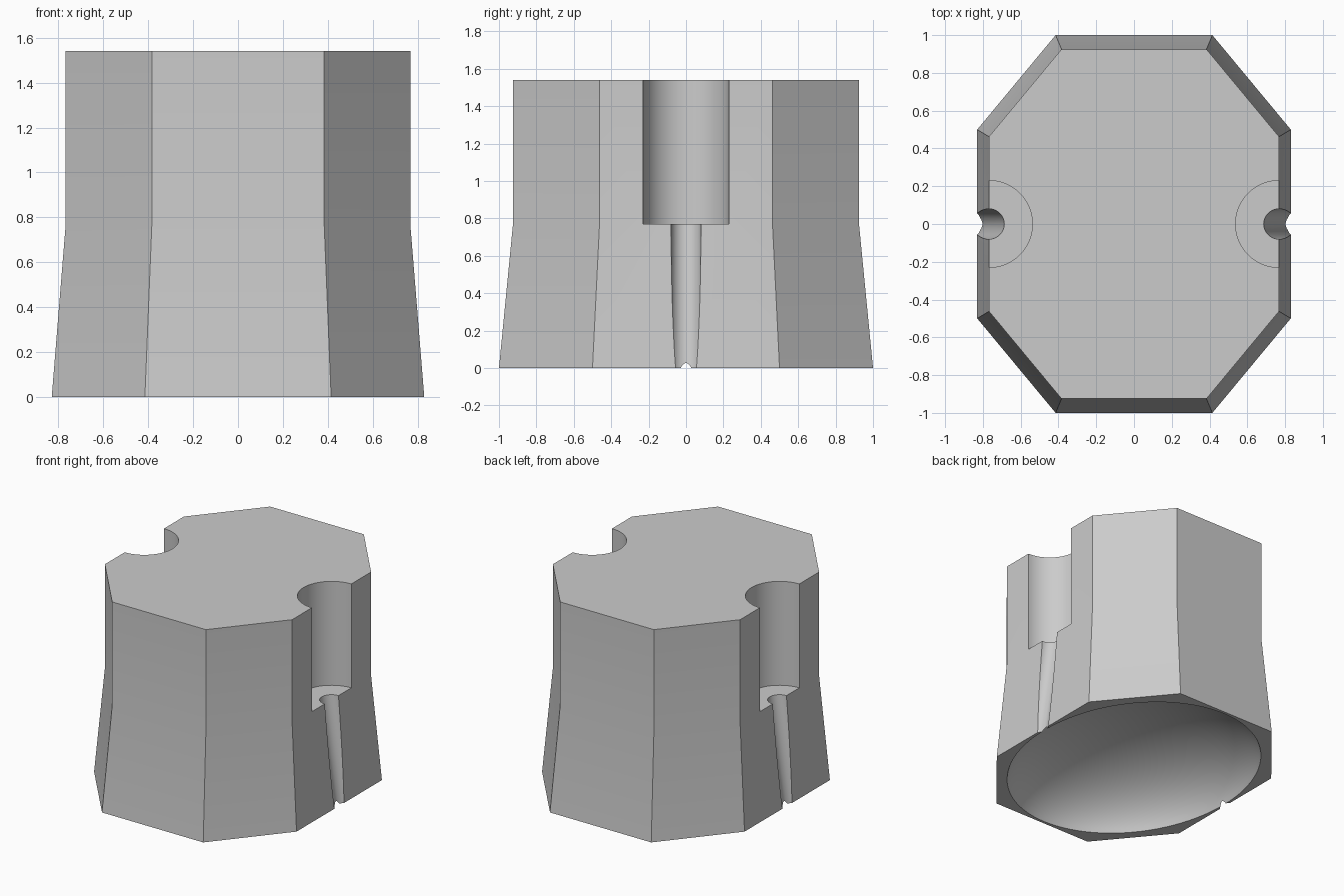
import bpy, bmesh, math
from mathutils import Matrix, Vector

cube = bpy.data.objects.get("Cube")
if cube:
    bpy.data.objects.remove(cube, do_unlink=True)

HEIGHT, MID = 1.54, 0.77
HALF_X, HALF_Y, TAPER = 0.83, 1.0, 0.925

grey = bpy.data.materials.new("plain_grey")
grey.use_nodes = True
colour = (0.6, 0.6, 0.6, 1)
grey.diffuse_color = colour
grey.node_tree.nodes["Principled BSDF"].inputs["Base Color"].default_value = colour


def add_object(name, bm):
    bmesh.ops.recalc_face_normals(bm, faces=bm.faces)
    mesh = bpy.data.meshes.new(name)
    bm.to_mesh(mesh)
    bm.free()
    mesh.materials.append(grey)
    obj = bpy.data.objects.new(name, mesh)
    bpy.context.collection.objects.link(obj)
    return obj


def rod(name, start, end, radius, sides=64):
    """Cylinder running between two points."""
    start, end = Vector(start), Vector(end)
    axis = end - start
    turn = Vector((0, 0, 1)).rotation_difference(axis).to_matrix().to_4x4()
    bm = bmesh.new()
    bmesh.ops.create_cone(bm, cap_ends=True, segments=sides, radius1=radius,
                          radius2=radius, depth=axis.length,
                          matrix=Matrix.Translation((start + end) / 2) @ turn)
    return add_object(name, bm)


# Body: eight-sided block, flared towards the base
outline = [(0.5, -1), (1, -0.5), (1, 0.5), (0.5, 1),
           (-0.5, 1), (-1, 0.5), (-1, -0.5), (-0.5, -1)]
bm = bmesh.new()
rings = [[bm.verts.new((x * HALF_X * s, y * HALF_Y * s, z)) for x, y in outline]
         for z, s in ((0, 1), (MID, TAPER), (HEIGHT, TAPER))]
for low, high in zip(rings, rings[1:]):
    for i in range(len(outline)):
        j = (i + 1) % len(outline)
        bm.faces.new((low[i], low[j], high[j], high[i]))
bm.faces.new(rings[0])
bm.faces.new(rings[-1])
body = add_object("body", bm)

# Side pockets and the slanted grooves below them
cutters = []
wall = HALF_X * TAPER
for side, label in ((1, "left"), (-1, "right")):
    cutters.append(rod(label + "_pocket", (side * wall, 0, MID),
                       (side * wall, 0, HEIGHT + 0.2), 0.23))
    slope = 0.12 / MID
    cutters.append(rod(label + "_groove", (side * (wall - 0.05 * slope), 0, MID + 0.05),
                       (side * (wall + slope * (MID + 0.2)), 0, -0.2), 0.08))

# Hollow underside: shallow oval dome
bm = bmesh.new()
bmesh.ops.create_uvsphere(bm, u_segments=96, v_segments=48, radius=1,
                          matrix=Matrix.Translation((0, 0, -0.1))
                          @ Matrix.Diagonal((HALF_X, HALF_Y, 0.5, 1)))
cutters.append(add_object("underside_hollow", bm))

# Cut everything out of the body
bpy.context.view_layer.objects.active = body
for cutter in cutters:
    cutter.hide_render = True
    cut = body.modifiers.new(cutter.name, "BOOLEAN")
    cut.operation, cut.solver, cut.object = "DIFFERENCE", "EXACT", cutter
    bpy.ops.object.modifier_apply(modifier=cut.name)
    bpy.data.objects.remove(cutter, do_unlink=True)

bpy.ops.object.select_all(action="DESELECT")
body.select_set(True)
bpy.ops.object.shade_smooth_by_angle(angle=math.radians(30))
